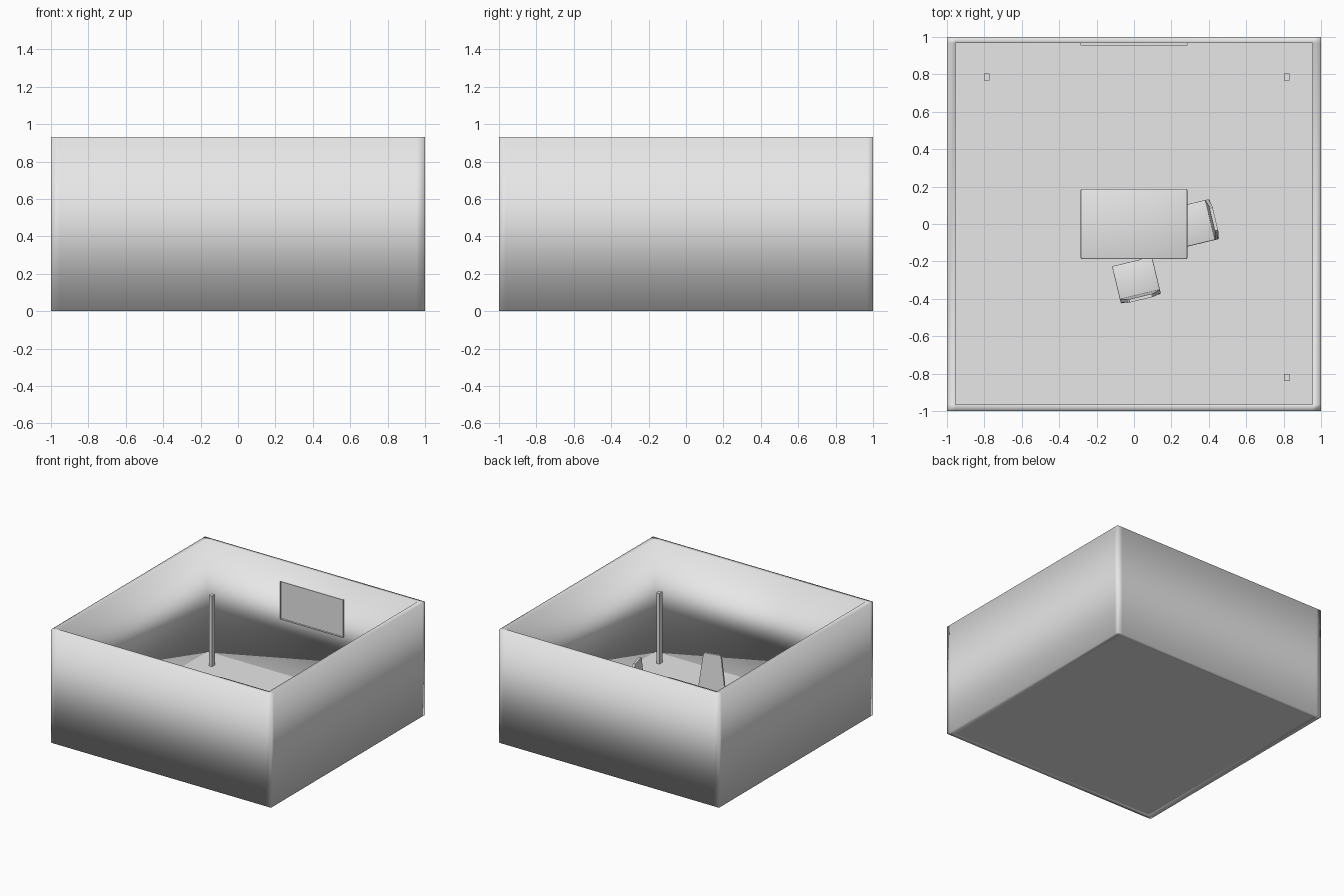
import bpy
import bmesh
from math import radians
from mathutils import Matrix, Vector

cube = bpy.data.objects.get("Cube")
if cube:
    bpy.data.objects.remove(cube)

grey = bpy.data.materials.new("light_grey")
grey.use_nodes = True
grey.diffuse_color = (0.8, 0.8, 0.8, 1)
grey.node_tree.nodes["Principled BSDF"].inputs["Base Color"].default_value = (0.8, 0.8, 0.8, 1)


def finish(name, bm, smooth=False):
    bmesh.ops.recalc_face_normals(bm, faces=bm.faces)
    for f in bm.faces:
        f.smooth = smooth
    mesh = bpy.data.meshes.new(name)
    bm.to_mesh(mesh)
    bm.free()
    mesh.materials.append(grey)
    obj = bpy.data.objects.new(name, mesh)
    bpy.context.collection.objects.link(obj)
    return obj


def box(name, centre, size, bevel=0.0):
    """Box from centre and size, with optional softly rounded edges."""
    bm = bmesh.new()
    bmesh.ops.create_cube(bm, size=1)
    bmesh.ops.scale(bm, vec=size, verts=bm.verts)
    bmesh.ops.translate(bm, vec=centre, verts=bm.verts)
    if bevel:
        bmesh.ops.bevel(bm, geom=bm.edges[:], offset=bevel, segments=2,
                        affect='EDGES', profile=0.5)
    return finish(name, bm, smooth=bevel > 0)


# Room walls: a square ring extruded upwards, smooth shaded round the corners
WALL_H = 0.93
xs = (-1, -0.955, 0.955, 1)
ys = (-1, -0.965, 0.968, 1)
bm = bmesh.new()
grid = [[bm.verts.new((x, y, 0)) for x in xs] for y in ys]
for j in range(3):
    for i in range(3):
        if (i, j) != (1, 1):
            bm.faces.new((grid[j][i], grid[j][i + 1], grid[j + 1][i + 1], grid[j + 1][i]))
top = bmesh.ops.extrude_face_region(bm, geom=bm.faces[:], use_keep_orig=True)["geom"]
bmesh.ops.translate(bm, vec=(0, 0, WALL_H),
                    verts=[v for v in top if isinstance(v, bmesh.types.BMVert)])
finish("walls", bm, smooth=True)

# Floor
FLOOR = 0.01
box("floor", (0, 0, FLOOR - 0.003), (1.92, 1.94, 0.006))

# Corner posts
for name, x, y in (("back_right_post", -0.787, 0.785),
                   ("back_left_post", 0.817, 0.785),
                   ("front_left_post", 0.817, -0.82)):
    box(name, (x, y, 0.30), (0.028, 0.038, 0.58))

# Wall screen with a shallow recessed panel
screen = box("wall_screen", (0, 0.963, 0.615), (0.57, 0.018, 0.31))
bm = bmesh.new()
bm.from_mesh(screen.data)
front = min(bm.faces, key=lambda f: f.calc_center_median().y)
bmesh.ops.inset_region(bm, faces=[front], thickness=0.006, depth=-0.008)
bm.to_mesh(screen.data)
bm.free()

# Table
TABLE_H = 0.28
box("table_top", (0, 0, TABLE_H - 0.0125), (0.57, 0.375, 0.025), 0.006)
for sx, side in ((-1, "right"), (1, "left")):
    for sy, end in ((-1, "front"), (1, "back")):
        box(f"table_{end}_{side}_leg", (sx * 0.255, sy * 0.16, 0.133),
            (0.03, 0.03, 0.25))


def backrest(name):
    """Tapered panel with clipped upper corners, leaning slightly back."""
    half = [(0.11, 0.15), (0.072, 0.44), (0.062, 0.455)]
    outline = half + [(-x, z) for x, z in reversed(half)]
    bm = bmesh.new()
    face = bm.faces.new([bm.verts.new((x, -0.078 - 0.04 * (z - 0.15), z)) for x, z in outline])
    new = bmesh.ops.extrude_face_region(bm, geom=[face], use_keep_orig=True)["geom"]
    bmesh.ops.translate(bm, vec=(0, -0.018, 0),
                        verts=[v for v in new if isinstance(v, bmesh.types.BMVert)])
    return finish(name, bm)


def chair(prefix, x, y, angle):
    """Chair whose back lies on local -y, turned and placed."""
    parts = [box(prefix + "_seat", (0, 0, 0.153), (0.22, 0.205, 0.022), 0.006),
             backrest(prefix + "_back")]
    for sx, side in ((-1, "right"), (1, "left")):
        for sy, end in ((-1, "rear"), (1, "fore")):
            parts.append(box(f"{prefix}_{end}_{side}_leg",
                             (sx * 0.092, sy * 0.085, 0.078), (0.022, 0.022, 0.14)))
    place = Matrix.Translation(Vector((x, y, 0))) @ Matrix.Rotation(radians(angle), 4, 'Z')
    for p in parts:
        p.data.transform(place)


# Chairs at the front and left side of the table
chair("front_chair", 0.013, -0.30, 13.5)
chair("side_chair", 0.33, 0.003, 103.5)
